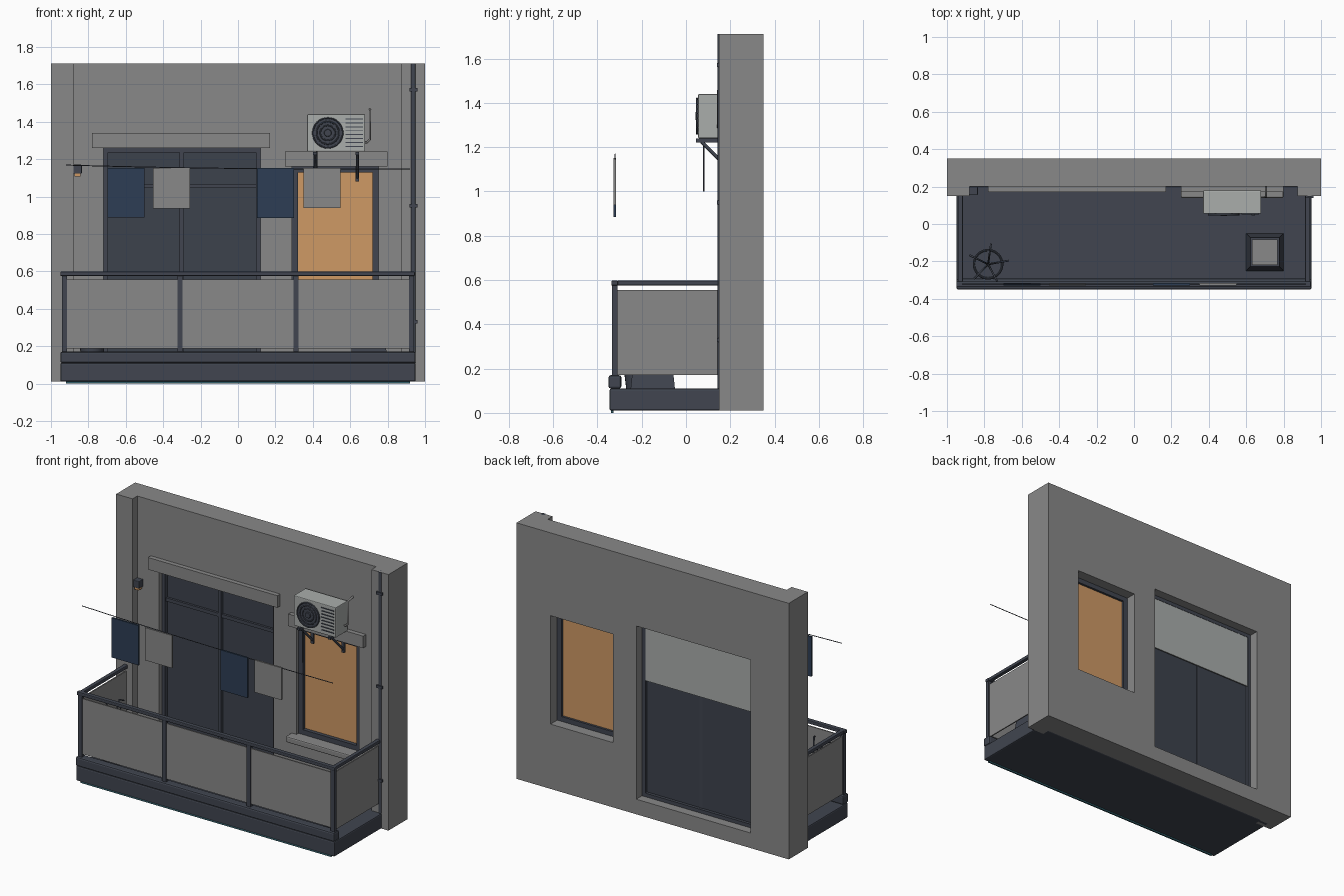
import bpy
import math
from mathutils import Vector

cube = bpy.data.objects.get("Cube")
if cube:
    bpy.data.objects.remove(cube, do_unlink=True)


def material(name, r, g, b):
    m = bpy.data.materials.new(name)
    m.use_nodes = True
    m.diffuse_color = (r, g, b, 1)
    m.node_tree.nodes["Principled BSDF"].inputs["Base Color"].default_value = (r, g, b, 1)
    return m


CONCRETE = material("concrete grey", .25, .25, .25)
DARK = material("dark slate", .052, .06, .08)
GLASS = material("dark glass", .046, .054, .073)
BLUE = material("navy cloth", .026, .048, .09)
AMBER = material("amber glow", .62, .32, .13)
PALE = material("pale casing", .40, .42, .41)
TEAL = material("teal trim", .03, .11, .14)


def finish(name, mat):
    ob = bpy.context.object
    ob.name = name
    ob.data.materials.append(mat)
    return ob


def box(name, mat, x, y, z, bevel=0):
    """Box from (low, high) ranges on each axis."""
    bpy.ops.mesh.primitive_cube_add(size=1)
    ob = finish(name, mat)
    for v in ob.data.vertices:
        v.co = [r[0] if c < 0 else r[1] for c, r in zip(v.co, (x, y, z))]
    if bevel:
        mod = ob.modifiers.new("bevel", "BEVEL")
        mod.width = bevel
        mod.segments = 2
    return ob


def cone(name, mat, base, top, r1, r2, sides=16, smooth=True):
    """Tapered cylinder between two points."""
    a, b = Vector(base), Vector(top)
    bpy.ops.mesh.primitive_cone_add(vertices=sides, radius1=r1, radius2=r2,
                                    depth=(b - a).length, location=(a + b) / 2)
    ob = finish(name, mat)
    ob.rotation_euler = (b - a).to_track_quat("Z", "Y").to_euler()
    if smooth:
        bpy.ops.object.shade_smooth_by_angle()
    return ob


def tube(name, mat, points, radius):
    curve = bpy.data.curves.new(name, "CURVE")
    curve.dimensions = "3D"
    curve.bevel_depth = radius
    curve.bevel_resolution = 2
    curve.use_fill_caps = True
    spline = curve.splines.new("POLY")
    spline.points.add(len(points) - 1)
    for p, co in zip(spline.points, points):
        p.co = (*co, 1)
    curve.materials.append(mat)
    ob = bpy.data.objects.new(name, curve)
    bpy.context.collection.objects.link(ob)


def ring(name, mat, at, radius, thick, tilt=0):
    bpy.ops.mesh.primitive_torus_add(location=at, rotation=(tilt, 0, 0), major_radius=radius,
                                     minor_radius=thick, major_segments=32, minor_segments=8)
    bpy.ops.object.shade_smooth_by_angle()
    return finish(name, mat)


# Wall with door and window openings
DOOR_X, DOOR_Z = (-.72, .12), (.11, 1.26)
WIN_X, WIN_Z = (.29, .75), (.44, 1.16)
wall = box("wall", CONCRETE, (-1, 1), (.2, .35), (.01, 1.71))
for xs, zs in ((DOOR_X, DOOR_Z), (WIN_X, WIN_Z)):
    cutter = box("opening_cutter", CONCRETE, xs, (.1, .5), zs)
    cutter.hide_render = True
    mod = wall.modifiers.new("opening", "BOOLEAN")
    mod.object = cutter
    mod.solver = "EXACT"
    bpy.context.view_layer.objects.active = wall
    bpy.ops.object.modifier_apply(modifier=mod.name)
    bpy.data.objects.remove(cutter, do_unlink=True)

# Pilasters, lintels and window sill
box("right_pilaster", CONCRETE, (-1, -.88), (.15, .2), (.01, 1.71))
box("left_pilaster", CONCRETE, (.875, 1), (.15, .2), (.01, 1.71))
box("door_lintel", CONCRETE, (-.78, .17), (.17, .2), (1.26, 1.34))
box("window_lintel", CONCRETE, (.25, .8), (.17, .2), (1.16, 1.24))
box("window_sill", CONCRETE, (.25, .8), (.14, .24), (.4, .44), .008)


def frame(name, xs, zs, width, y):
    """Four bars just inside an opening."""
    (x0, x1), (z0, z1) = xs, zs
    box(name + "_side_a", DARK, (x0, x0 + width), y, zs)
    box(name + "_side_b", DARK, (x1 - width, x1), y, zs)
    box(name + "_bottom", DARK, (x0 + width, x1 - width), y, (z0, z0 + width))
    box(name + "_top", DARK, (x0 + width, x1 - width), y, (z1 - width, z1))


# Balcony door with centre mullion, transom and indoor blind
frame("door_frame", DOOR_X, DOOR_Z, .024, (.23, .29))
box("door_glass", GLASS, (-.7, .1), (.255, .27), (.13, 1.24))
box("door_mullion", DARK, (-.312, -.29), (.235, .273), (.13, 1.24))
box("door_transom", DARK, (-.7, .1), (.24, .268), (1.045, 1.068))
box("door_blind", PALE, (-.695, .095), (.28, .288), (.88, 1.24))

# Lit window
frame("window_frame", WIN_X, WIN_Z, .032, (.22, .28))
box("window_pane", AMBER, (.32, .72), (.245, .265), (.47, 1.13))

# Balcony slab, front curb and drip strip
box("slab", DARK, (-.95, .95), (-.345, .2), (.01, .11), .008)
box("curb", DARK, (-.95, .95), (-.35, -.292), (.11, .17), .01)
box("drip_strip", TEAL, (-.92, .92), (-.338, -.328), (0, .012))

# Railing with infill panels
POSTS = (-.927, -.31, .31, .927)
for x in POSTS:
    box("railing_post", DARK, (x - .014, x + .014), (-.334, -.31), (.165, .585))
box("front_rail", DARK, (-.95, .945), (-.337, -.307), (.575, .598), .005)
for a, b in zip(POSTS, POSTS[1:]):
    box("front_panel", CONCRETE, (a + .014, b - .014), (-.326, -.318), (.188, .556))
for s in (-1, 1):
    xs = sorted((s * .915, s * .942))
    box("side_rail", DARK, xs, (-.31, .2), (.575, .598), .005)
    box("side_panel", CONCRETE, sorted((s * .923, s * .931)), (-.31, .15), (.172, .556))

# Outdoor cooling unit
box("cooler_casing", PALE, (.37, .68), (.055, .18), (1.24, 1.44), .005)
fan = (.48, .056, 1.34)
cone("fan_disc", DARK, fan, (.48, .05, 1.34), .083, .083, 32)
for r in (.08, .06, .04):
    ring("fan_guard_ring", DARK, (.48, .049, 1.34), r, .004, math.pi / 2)
cone("fan_hub", DARK, fan, (.48, .043, 1.34), .022, .018)
for i in range(8):
    z = 1.265 + i * .021
    box("cooler_louver", DARK, (.575, .668), (.05, .056), (z, z + .005))
for x in (.412, .638):
    box("bracket_arm", DARK, (x - .01, x + .01), (.045, .2), (1.222, 1.238))
    box("bracket_wall_plate", DARK, (x - .01, x + .01), (.188, .2), (1.08, 1.238))
    tube("bracket_brace", DARK, [(x, .07, 1.225), (x, .195, 1.1)], .008)
tube("drain_hose", DARK, [(.42, .08, 1.24), (.42, .08, 1)], .004)
tube("coolant_pipe", CONCRETE, [(.67, .145, 1.29), (.69, .145, 1.29), (.705, .145, 1.305),
                                (.705, .145, 1.455), (.705, .2, 1.465)], .006)

# Rain pipe with clamps
cone("rain_pipe", DARK, (.938, .157, .11), (.938, .157, 1.71), .014, .014)
for z in (.33, .95, 1.57):
    box("pipe_clamp", DARK, (.917, .959), (.139, .16), (z - .009, z + .009))

# Wall lamp
box("lamp_housing", DARK, (-.88, -.835), (.155, .2), (1.122, 1.17), .004)
box("lamp_glow", AMBER, (-.874, -.841), (.16, .195), (1.108, 1.122))

# Sagging clothes line and hanging cloths
line = []
for i in range(17):
    t = i / 8 - 1
    line.append((t * .92, -.32, 1.15 - .01 * t + .008 * t * t))
tube("clothes_line", DARK, line, .0025)
for x, low, mat in ((-.6, .888, BLUE), (-.355, .935, CONCRETE),
                    (.2, .885, BLUE), (.45, .938, CONCRETE)):
    box("hanging_cloth", mat, (x - .099, x + .099), (-.328, -.316), (low, 1.152))

# Square stool with a pale seat
bpy.ops.mesh.primitive_cone_add(vertices=4, radius1=.1414, radius2=.11, depth=.21,
                                location=(.7, -.15, .215), rotation=(0, 0, math.pi / 4))
finish("stool_body", DARK)
box("stool_seat", CONCRETE, (.632, .768), (-.218, -.082), (.318, .335))

# Potted plant with bare curving stems
px, py = -.78, -.215
cone("plant_pot", DARK, (px, py, .11), (px, py, .27), .055, .075, 24)
ring("pot_rim", DARK, (px, py, .27), .076, .006)
for i in range(5):
    a = math.radians(72 * i + 10)
    tube("plant_stem", DARK, [(px + math.cos(a) * r, py + math.sin(a) * r, z)
                              for r, z in ((.005, .26), (.03, .4), (.07, .52), (.11, .5))], .005)
